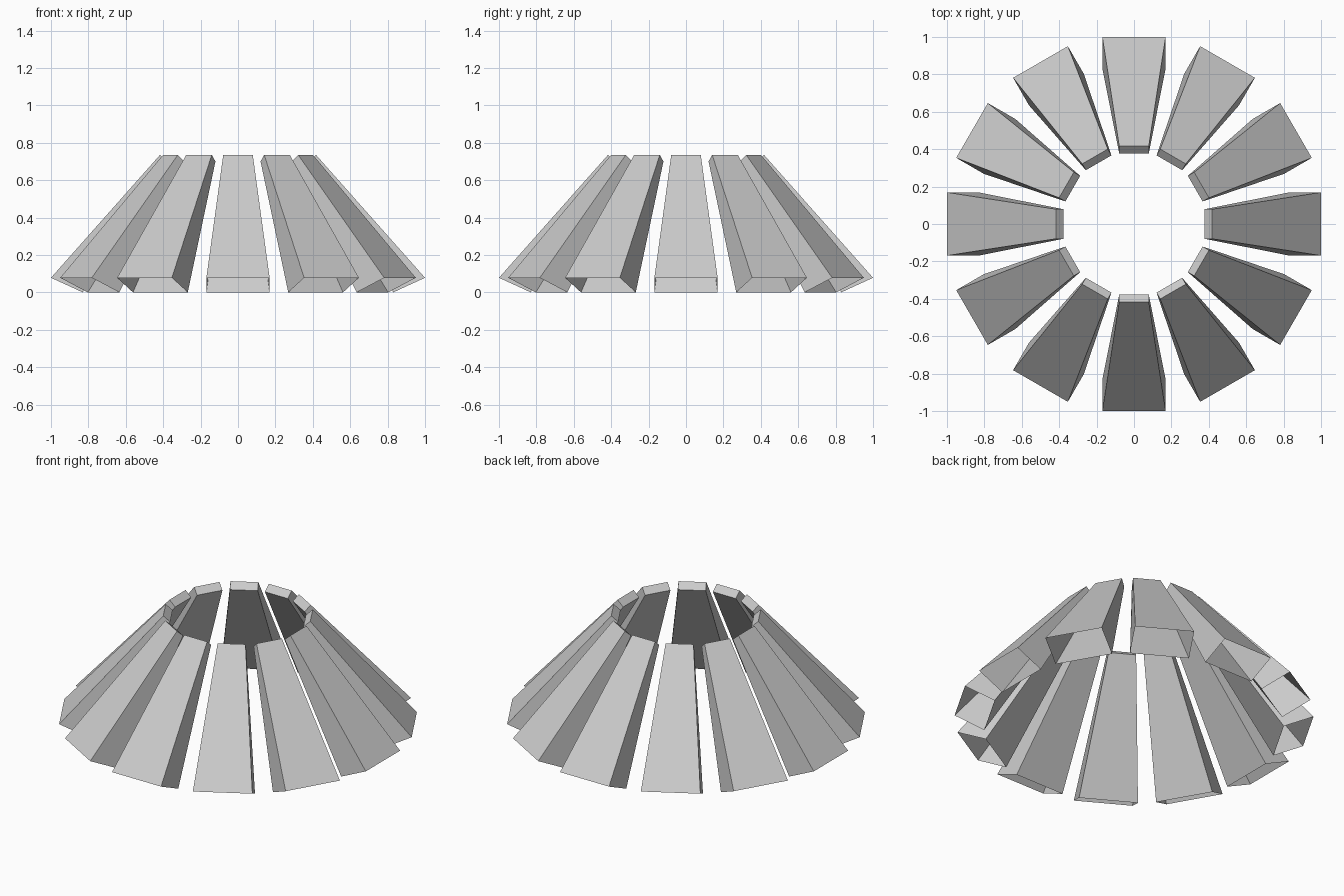
import bpy, bmesh, math

if "Cube" in bpy.data.objects:
    bpy.data.objects.remove(bpy.data.objects["Cube"])

COUNT = 12
# Wedge profile: (radius, height, half width)
OUT_LOW = (1.0, 0.078, 0.169)
IN_LOW = (0.83, 0.0, 0.169)
OUT_TOP = (0.417, 0.735, 0.079)
IN_TOP = (0.378, 0.70, 0.079)


def pair(bm, spec):
    """Left and right corner of one cross edge, on the front (-y) side."""
    r, z, w = spec
    return [bm.verts.new((s * w, -r, z)) for s in (-1, 1)]


# Tapered hollow slat with a closed top and an open lower end
bm = bmesh.new()
ol, il, ot, it = (pair(bm, s) for s in (OUT_LOW, IN_LOW, OUT_TOP, IN_TOP))
bm.faces.new((ol[0], ol[1], ot[1], ot[0]))   # outer face
bm.faces.new((il[1], il[0], it[0], it[1]))   # inner face
bm.faces.new((ot[0], ot[1], it[1], it[0]))   # top cap
bm.faces.new((il[0], ol[0], ot[0], it[0]))   # left side
bm.faces.new((ol[1], il[1], it[1], ot[1]))   # right side
mesh = bpy.data.meshes.new("slat")
bm.to_mesh(mesh)
bm.free()

# Ring of identical slats
for i in range(COUNT):
    slat = bpy.data.objects.new(f"slat_{i + 1:02d}", mesh)
    slat.rotation_euler.z = i * math.tau / COUNT
    bpy.context.collection.objects.link(slat)
